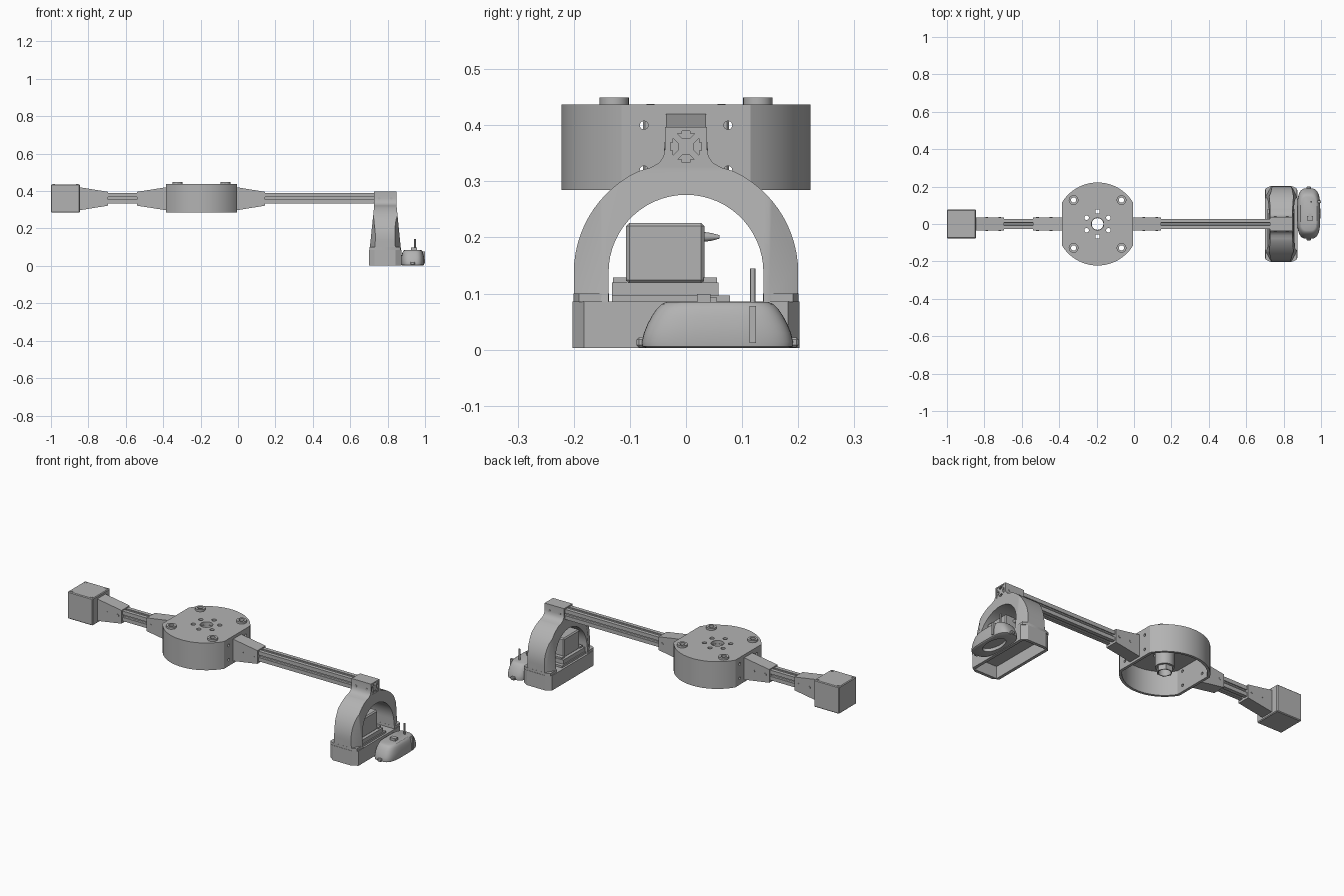
import bpy, bmesh, math
from math import sin, cos, pi, radians

old = bpy.data.objects.get("Cube")
if old:
    bpy.data.objects.remove(old, do_unlink=True)

grey = bpy.data.materials.new("plain_grey")
grey.use_nodes = True
COL = (0.45, 0.45, 0.45, 1)
grey.diffuse_color = COL
grey.node_tree.nodes["Principled BSDF"].inputs["Base Color"].default_value = COL
parts = []


def loft(name, rings):
    """Skin a list of matching point rings and cap both ends."""
    bm = bmesh.new()
    loops = [[bm.verts.new(p) for p in r] for r in rings]
    n = len(loops[0])
    for a, b in zip(loops, loops[1:]):
        for i in range(n):
            j = (i + 1) % n
            bm.faces.new((a[i], a[j], b[j], b[i]))
    bm.faces.new(loops[0][::-1])
    bm.faces.new(loops[-1])
    bmesh.ops.recalc_face_normals(bm, faces=bm.faces)
    me = bpy.data.meshes.new(name)
    bm.to_mesh(me)
    bm.free()
    me.materials.append(grey)
    ob = bpy.data.objects.new(name, me)
    bpy.context.collection.objects.link(ob)
    parts.append(ob)
    return ob


def prism(name, pts, axis, a, b):
    """Extrude a 2D outline along an axis from a to b."""
    put = {"x": lambda p, t: (t, p[0], p[1]),
           "y": lambda p, t: (p[0], t, p[1]),
           "z": lambda p, t: (p[0], p[1], t)}[axis]
    return loft(name, [[put(p, t) for p in pts] for t in (a, b)])


def circle(u, v, r, n=32):
    return [(u + r * cos(2 * pi * i / n), v + r * sin(2 * pi * i / n)) for i in range(n)]


def rect(u0, u1, v0, v1):
    return [(u0, v0), (u1, v0), (u1, v1), (u0, v1)]


def box(name, x0, x1, y0, y1, z0, z1):
    return prism(name, rect(x0, x1, y0, y1), "z", z0, z1)


def apply_all(ob):
    bpy.context.view_layer.objects.active = ob
    for m in list(ob.modifiers):
        bpy.ops.object.modifier_apply(modifier=m.name)


def boolean(ob, other, op="DIFFERENCE"):
    m = ob.modifiers.new("bool", "BOOLEAN")
    m.operation, m.object, m.solver = op, other, "EXACT"
    apply_all(ob)
    parts.remove(other)
    bpy.data.objects.remove(other, do_unlink=True)


def bevel(ob, width, segments=1):
    m = ob.modifiers.new("bevel", "BEVEL")
    m.width, m.segments = width, segments
    apply_all(ob)


# Hub: round housing with two flat sides, hollow underneath
HX = -0.195


def flat_round(r, flat, n=28):
    a0 = math.acos(flat / r)
    arc = [a0 + (pi - 2 * a0) * i / n for i in range(n + 1)]
    return [(HX + r * cos(a + k), r * sin(a + k)) for k in (0, pi) for a in arc]


hub = prism("hub_housing", flat_round(0.222, 0.19), "z", 0.285, 0.437)
boolean(hub, prism("cut", flat_round(0.208, 0.175), "z", 0.25, 0.417))
boolean(hub, prism("cut", circle(HX, 0, 0.033), "z", 0.3, 0.5))
for i in range(6):
    a = radians(90 + 60 * i)
    boolean(hub, prism("cut", circle(HX + 0.067 * cos(a), 0.067 * sin(a), 0.012, 16), "z", 0.3, 0.5))
for sx in (-1, 1):
    for sy in (-1, 1):
        cx, cy = HX + 0.128 * sx, 0.128 * sy
        boolean(hub, prism("cut", circle(cx, cy, 0.014, 20), "z", 0.3, 0.5))
        lug = prism("hub_lug", circle(cx, cy, 0.026), "z", 0.43, 0.449)
        boolean(lug, prism("cut", circle(cx, cy, 0.014, 20), "z", 0.4, 0.5))
for y in (-0.075, 0.075):
    for z in (0.32, 0.40):
        boolean(hub, prism("cut", circle(y, z, 0.0075, 16), "x", -0.6, 0.2))

# Hollow shaft hanging inside the hub
for name, r, z0, z1 in (("hub_shaft", 0.047, 0.32, 0.42), ("hub_shaft_nut", 0.04, 0.292, 0.322)):
    tube = prism(name, circle(HX, 0, r, 6 if "nut" in name else 32), "z", z0, z1)
    boolean(tube, prism("cut", circle(HX, 0, 0.031), "z", 0.2, 0.5))

# Slotted rails
RZ, H = 0.362, 0.028
side = [(H, -H), (H, -0.007), (0.023, -0.007), (0.023, -0.015), (0.014, -0.006),
        (0.014, 0.006), (0.023, 0.015), (0.023, 0.007), (H, 0.007)]
rail = []
for k in range(4):
    c, s = cos(k * pi / 2), sin(k * pi / 2)
    rail += [(u * c - v * s, RZ + u * s + v * c) for u, v in side]
prism("long_rail", rail, "x", 0.03, 0.846)
prism("short_rail", rail, "x", -0.80, -0.42)


# Tapered rail sockets with bolt heads
def socket(name, x0, x1):
    w = 0.036
    loft(name, [[(x, y, z) for y, z in rect(-w, w, RZ - 0.003 - h, RZ - 0.003 + h)]
                for x, h in ((x0, 0.062), (x1, 0.037))])
    bolts(name, (x0 + (x1 - x0) * 0.4, x0 + (x1 - x0) * 0.85), w)


def bolts(name, xs, w):
    for x in xs:
        for s in (-1, 1):
            prism(name + "_bolt", circle(x, RZ, 0.007, 12), "y", s * (w - 0.004), s * (w + 0.002))


socket("hub_socket_left", -0.01, 0.145)
socket("hub_socket_right", -0.38, -0.54)
socket("counterweight_socket", -0.85, -0.695)

# Counterweight block with corner screws
bevel(box("counterweight", -1, -0.845, -0.077, 0.077, 0.285, 0.436), 0.004)
for x in (-0.985, -0.86):
    for y in (-0.063, 0.063):
        prism("counterweight_screw", circle(x, y, 0.007, 12), "z", 0.43, 0.438)


# Arch frame: arch outline trimmed by a tapering chamfered block
def octagon(x0, x1, y, cx, cy):
    return [(x0 + cx, -y), (x1 - cx, -y), (x1, -y + cy), (x1, y - cy),
            (x1 - cx, y), (x0 + cx, y), (x0, y - cy), (x0, -y + cy)]


outer = [(0.2, 0.085)] + [(0.2 * cos(radians(a)), 0.137 + 0.2 * sin(radians(a))) for a in range(0, 66, 5)]
outer += [(0.062, 0.325), (0.048, 0.333), (0.04, 0.345), (0.037, 0.36), (0.037, 0.397)]
inner = [(0.138 * cos(radians(a)), 0.138 + 0.138 * sin(radians(a))) for a in range(0, 181, 6)]
outline = outer + [(-y, z) for y, z in outer[::-1]] + [(-0.138, 0.085)] + inner[::-1] + [(0.138, 0.085)]
arch = prism("arch_frame", outline, "x", 0.65, 0.95)
trim = [(0.08, 0.703, 0.872, 0.034), (0.32, 0.728, 0.848, 0.02), (0.42, 0.728, 0.848, 0.02)]
boolean(arch, loft("trim", [[(x, y, z) for x, y in octagon(x0, x1, 0.21, c, 0.062)]
                            for z, x0, x1, c in trim]), "INTERSECT")
boolean(arch, prism("cut", [(y, z) for y, z in rail[::9]], "x", 0.6, 0.9))
bolts("arch_clamp", (0.755, 0.82), 0.037)

# Foot tray, open underneath
tray = prism("foot_tray", octagon(0.70, 0.873, 0.202, 0.03, 0.02), "z", 0.003, 0.086)
boolean(tray, box("cut", 0.717, 0.856, -0.185, 0.185, -0.1, 0.07))
for s in (-1, 1):
    prism("foot_pad", octagon(0.704, 0.869, 0.0315, 0.02, 0.01), "z", 0.085, 0.1).location.y = s * 0.169

# Motor unit under the arch
box("motor_plate", 0.712, 0.862, -0.132, 0.078, 0.085, 0.097)
box("motor_base", 0.718, 0.856, -0.132, 0.058, 0.095, 0.12)
for y in (-0.118, 0.043):
    box("motor_ear", 0.73, 0.845, y - 0.012, y + 0.012, 0.118, 0.129)
bevel(box("motor_body", 0.732, 0.842, -0.107, 0.033, 0.118, 0.226), 0.006)
loft("motor_plug", [[(0.787 + u, y, 0.201 + v) for u, v in circle(0, 0, r, 12)]
                    for y, r in ((0.03, 0.009), (0.045, 0.007), (0.06, 0.003))])

# Rounded pod beside the foot
PX, PY = 0.934, 0.056


def pod_ring(z, hx, hy, n=48):
    pts = []
    for i in range(n):
        c, s = cos(2 * pi * i / n), sin(2 * pi * i / n)
        pts.append((PX + hx * math.copysign(abs(c) ** 0.6, c), PY + hy * math.copysign(abs(s) ** 0.6, s), z))
    return pts


levels = [(0.003, 0.056, 0.128), (0.006, 0.061, 0.134), (0.014, 0.062, 0.135), (0.03, 0.062, 0.131),
          (0.045, 0.061, 0.125), (0.06, 0.058, 0.117), (0.072, 0.055, 0.109), (0.081, 0.05, 0.1), (0.085, 0.044, 0.091)]
pod = loft("pod_body", [pod_ring(*l) for l in levels])
boolean(pod, prism("cut", [(PX + u, PY + 2 * v) for u, v in circle(0, 0, 0.038)], "z", -0.05, 0.02))
box("pod_button", 0.925, 0.958, 0.02, 0.044, 0.083, 0.099)
box("pod_button_tip", 0.934, 0.949, 0.044, 0.055, 0.083, 0.093)
prism("pod_antenna", circle(0.947, 0.119, 0.005, 12), "z", 0.07, 0.145)
box("pod_clip", 0.975, 1.0, 0.113, 0.125, 0.012, 0.078)
for y0, y1 in ((-0.088, -0.07), (0.18, 0.201)):
    bevel(box("pod_end_tab", 0.922, 0.946, y0, y1, 0.004, 0.022), 0.004)

# Smooth the round surfaces, keep edges crisp
bpy.ops.object.select_all(action="DESELECT")
for ob in parts:
    ob.select_set(True)
bpy.context.view_layer.objects.active = hub
bpy.ops.object.shade_smooth_by_angle(angle=radians(30))
